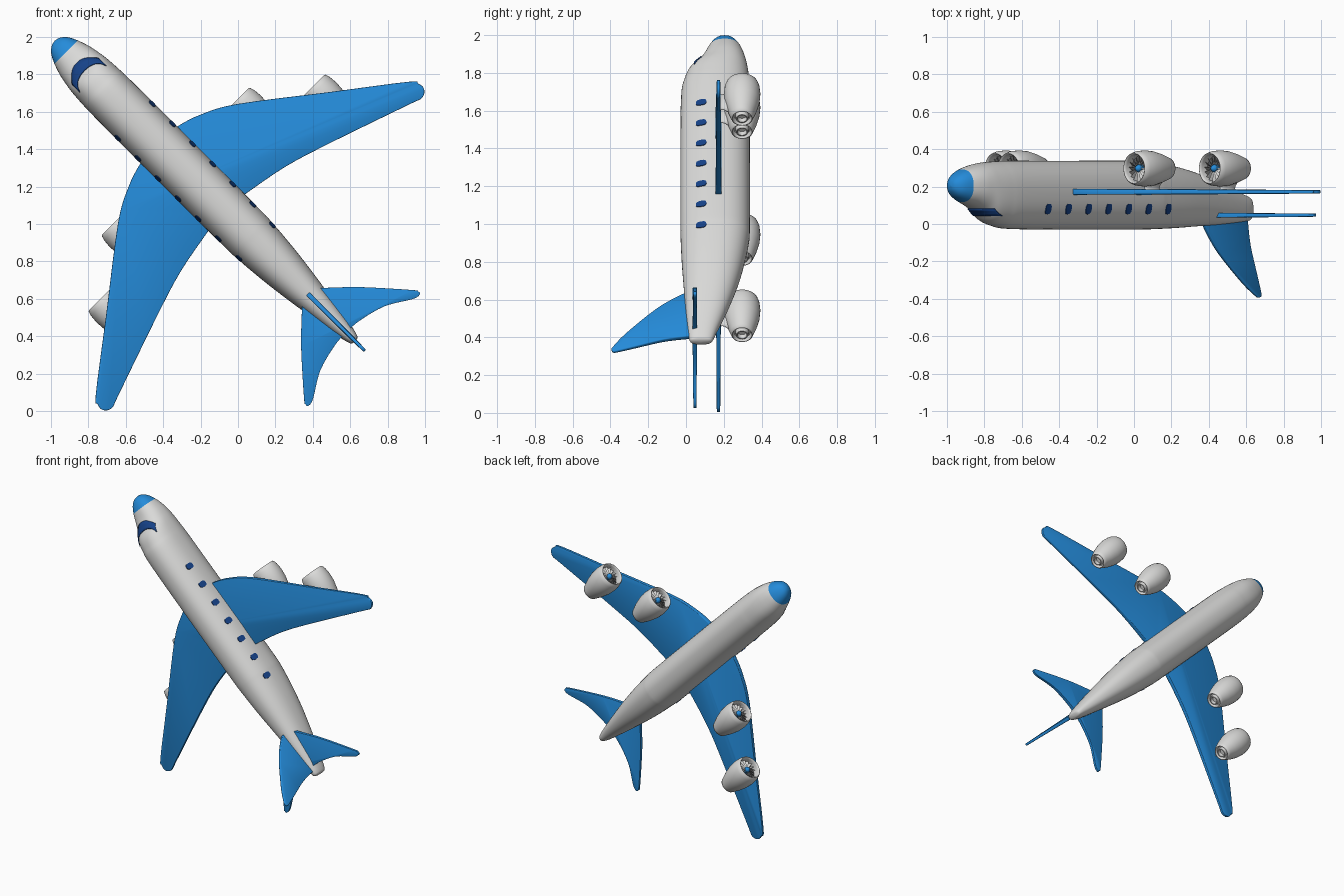
import bpy, bmesh, math
from mathutils import Matrix, Vector

if "Cube" in bpy.data.objects:
    bpy.data.objects.remove(bpy.data.objects["Cube"])

C = math.sqrt(0.5)
# local frame: s = aft along the fuselage, t = spanwise, y = world y (belly is +y)
FRAME = Matrix(((C, C, 0, 0), (0, 0, 1, 0), (-C, C, 0, 1), (0, 0, 0, 1)))


def material(name, r, g, b):
    m = bpy.data.materials.new(name)
    m.diffuse_color = (r, g, b, 1)
    m.use_nodes = True
    m.node_tree.nodes["Principled BSDF"].inputs["Base Color"].default_value = m.diffuse_color
    return m


GREY = material("light grey", 0.70, 0.70, 0.69)
BLUE = material("bright blue", 0.018, 0.26, 0.70)
NAVY = material("navy glass", 0.008, 0.055, 0.25)
DARK = material("dark grey", 0.12, 0.12, 0.12)


def make(name, bm, mats, angle=40):
    bmesh.ops.transform(bm, matrix=FRAME, verts=bm.verts)
    bmesh.ops.recalc_face_normals(bm, faces=bm.faces)
    me = bpy.data.meshes.new(name)
    bm.to_mesh(me)
    bm.free()
    for m in mats:
        me.materials.append(m)
    me.shade_smooth()
    me.set_sharp_from_angle(angle=math.radians(angle))
    ob = bpy.data.objects.new(name, me)
    bpy.context.collection.objects.link(ob)
    return ob


def spline(pts, n=5):
    """Catmull-Rom curve through points of any dimension."""
    out = []
    for i in range(len(pts) - 1):
        a, b, c, d = pts[max(i - 1, 0)], pts[i], pts[i + 1], pts[min(i + 2, len(pts) - 1)]
        for k in range(n):
            u = k / n
            out.append(tuple(0.5 * (2 * q + (r - p) * u + (2 * p - 5 * q + 4 * r - w) * u * u
                                    + (3 * q - p - 3 * r + w) * u ** 3)
                             for p, q, r, w in zip(a, b, c, d)))
    return out + [tuple(pts[-1])]


def loft(bm, rings):
    """Bridge closed rings of equal size; single-point rings become caps."""
    vs = [[bm.verts.new(p) for p in r] for r in rings]
    for a, b in zip(vs, vs[1:]):
        n = max(len(a), len(b))
        for i in range(n):
            j = (i + 1) % n
            if len(a) == 1:
                bm.faces.new((a[0], b[i], b[j]))
            elif len(b) == 1:
                bm.faces.new((a[i], a[j], b[0]))
            else:
                bm.faces.new((a[i], a[j], b[j], b[i]))


# fuselage stations: s, top y, belly y, half width
STATIONS = spline([
    (-1.386, .205, .205, 0), (-1.378, .176, .234, .030), (-1.35, .145, .264, .062),
    (-1.30, .117, .292, .088), (-1.235, .092, .312, .110), (-1.176, .06, .324, .122),
    (-1.12, .012, .331, .130), (-1.05, -.012, .335, .135), (-.95, -.026, .338, .138),
    (-.6, -.03, .338, .139), (0, -.03, .338, .138), (.13, -.028, .333, .134),
    (.3, -.022, .307, .12), (.46, -.013, .272, .1), (.64, -.003, .22, .073),
    (.8, .01, .165, .046), (.865, .018, .143, .031), (.883, .035, .125, .019),
    (.888, .08, .08, 0)], 5)
P = 2.3  # section roundness


def half_width(s, y):
    for a, b in zip(STATIONS, STATIONS[1:]):
        if a[0] <= s <= b[0]:
            f = (s - a[0]) / max(b[0] - a[0], 1e-9)
            top, bot, w = (a[i] + (b[i] - a[i]) * f for i in (1, 2, 3))
            h = max((bot - top) / 2, 1e-6)
            return w * max(0, 1 - abs((y - (top + bot) / 2) / h) ** P) ** (1 / P)
    return 0


def section(s, top, bot, w, n=56):
    def e(v):
        return math.copysign(abs(v) ** (2 / P), v)
    return [(s, w * e(math.cos(a)), (top + bot) / 2 + (bot - top) / 2 * e(math.sin(a)))
            for a in (2 * math.pi * i / n for i in range(n))]


# fuselage with blue nose cap
bm = bmesh.new()
loft(bm, [[(st[0], 0, st[1])] if st[3] == 0 else section(*st) for st in STATIONS])
for f in bm.faces:
    f.material_index = 1 if f.calc_center_median().x < -1.30 else 0
make("fuselage", bm, [GREY, BLUE], 60)

# windscreen: a band wrapped on the nose slope
bm = bmesh.new()
grid = []
for i in range(25):
    t = -.1 + .2 * i / 24
    row = []
    for j in range(4):
        y = .045 + .038 * j / 3
        s = -1.38
        while half_width(s, y) < max(abs(t), .004) and s < -.9:
            s += .0008
        row.append(bm.verts.new((s - .004, t * 1.02, y - .003)))
    grid.append(row)
for a, b in zip(grid, grid[1:]):
    for j in range(3):
        bm.faces.new((a[j], a[j + 1], b[j + 1], b[j]))
ob = make("windscreen", bm, [NAVY])
ob.modifiers.new("thickness", 'SOLIDIFY').thickness = .005

# cabin windows: seven rounded panes on each side
bm = bmesh.new()
for side in (1, -1):
    for k in range(7):
        s0, y0 = -.779 + .152 * k, .08
        ring = []
        for i in range(16):
            a = 2 * math.pi * i / 16
            ca, sa = math.cos(a), math.sin(a)
            ring.append((s0 + .021 * math.copysign(abs(ca) ** .7, ca),
                         y0 + .028 * math.copysign(abs(sa) ** .7, sa)))
        loft(bm, [[(s, side * (half_width(s, y) - .004), y) for s, y in ring],
                  [(s, side * (half_width(s, y) + .004), y) for s, y in ring],
                  [(s0, side * (half_width(s0, y0) + .004), y0)]])
make("cabin_windows", bm, [NAVY])


def blade(name, outline, h_root, h_tip, span, place):
    """Flat tapered surface from a closed (s, t) outline with rounded rim."""
    bm = bmesh.new()
    layers = []
    for sign in (-1, 1):
        layers.append([bm.verts.new((s, t, sign * (h_root + (h_tip - h_root) * min(abs(t) / span, 1))))
                       for s, t in outline])
    lo, hi = layers
    n = len(outline)
    bm.faces.new(lo)
    bm.faces.new(hi)
    for i in range(n):
        j = (i + 1) % n
        bm.faces.new((lo[i], lo[j], hi[j], hi[i]))
    bmesh.ops.recalc_face_normals(bm, faces=bm.faces)
    rim = [e for e in bm.edges if (e.verts[0] in lo) == (e.verts[1] in lo)]
    bmesh.ops.bevel(bm, geom=rim, offset=.005, segments=2, profile=.5, affect='EDGES', clamp_overlap=True)
    bmesh.ops.transform(bm, matrix=place, verts=bm.verts)
    return make(name, bm, [BLUE], 50)


def mirrored(half):
    """Half outline from t=0 leading edge to t=0 trailing edge, mirrored."""
    return half + [(s, -t) for s, t in reversed(half)][1:-1]


# main wings
wing = spline([(-.625, 0), (-.597, .144), (-.555, .272), (-.457, .45), (-.151, .847), (.105, 1.18),
               (.15, 1.212), (.193, 1.214), (.219, 1.172), (.193, 1.093), (.042, .654),
               (-.038, .393), (-.087, .132), (-.11, 0)], 4)
blade("wings", mirrored(wing), .017, .009, 1.2, Matrix.Translation((0, 0, .172)))

# horizontal tail
tail = spline([(.48, 0), (.563, .08), (.70, .223), (.907, .408), (.936, .426), (.953, .422),
               (.945, .378), (.866, .245), (.826, .098), (.818, 0)], 4)
blade("tailplane", mirrored(tail), .013, .008, .42, Matrix.Translation((0, 0, .047)))

# vertical fin: outline stands along -y
fin = spline([(.50, -.06), (.535, .02), (.64, .155), (.82, .315), (.918, .384), (.94, .394),
              (.959, .385), (.955, .36), (.925, .27), (.875, .12), (.853, 0), (.845, -.06)], 4)
blade("tail_fin", fin, .013, .008, .4, Matrix(((1, 0, 0, 0), (0, 0, 1, 0), (0, -1, 0, 0), (0, 0, 0, 1))))


def lathe(bm, profile, s0, t0, y0, n=36):
    loft(bm, [[(s0 + d, t0, y0)] if r == 0 else
              [(s0 + d, t0 + r * math.cos(2 * math.pi * i / n), y0 + r * math.sin(2 * math.pi * i / n))
               for i in range(n)] for d, r in profile])


NACELLE = [(.055, .070), (.015, .072), (.003, .075), (0, .080), (.004, .085), (.03, .093), (.075, .097),
           (.13, .093), (.19, .079), (.235, .064), (.255, .057), (.257, .052), (.235, .044),
           (.235, .036), (.26, .031), (.26, .025), (.235, .022), (.235, 0)]
EY = .297
ENGINES = {"inner": (-.474, .475), "outer": (-.238, .81)}
for pos, (s0, t_abs) in ENGINES.items():
    for side, sg in (("right", 1), ("left", -1)):
        t0, tag = sg * t_abs, f"{pos}_{side}"
        bm = bmesh.new()
        lathe(bm, NACELLE, s0, t0, EY)
        make("engine_" + tag, bm, [GREY], 50)
        # dark disc behind the fan
        bm = bmesh.new()
        lathe(bm, [(.054, 0), (.054, .071), (.058, .071), (.058, 0)], s0, t0, EY)
        make("fan_back_" + tag, bm, [DARK])
        # fan blades
        bm = bmesh.new()
        for k in range(16):
            a = 2 * math.pi * k / 16
            q = [(d, r, a + da) for d, r, da in ((.03, .015, -.16), (.03, .071, -.13),
                                                 (.05, .071, .13), (.05, .015, .16))]
            bm.faces.new([bm.verts.new((s0 + d, t0 + r * math.cos(b), EY + r * math.sin(b))) for d, r, b in q])
        make("fan_blades_" + tag, bm, [GREY])
        # spinner
        bm = bmesh.new()
        lathe(bm, [(.012, 0), (.015, .009), (.024, .017), (.04, .022), (.055, .022), (.055, 0)], s0, t0, EY, 20)
        make("spinner_" + tag, bm, [BLUE])
        # pylon joining nacelle and wing
        bm = bmesh.new()
        loft(bm, [[(s0 + .135, t0, y)] if w == 0 else
                  [(s0 + .135 + ln * math.cos(b), t0 + w * math.sin(b), y)
                   for b in (2 * math.pi * i / 20 for i in range(20))]
                  for y, ln, w in ((.175, 0, 0), (.175, .065, .022), (.19, .055, .015),
                                   (.205, .06, .016), (.225, .075, .026), (.225, 0, 0))])
        make("pylon_" + tag, bm, [GREY])
